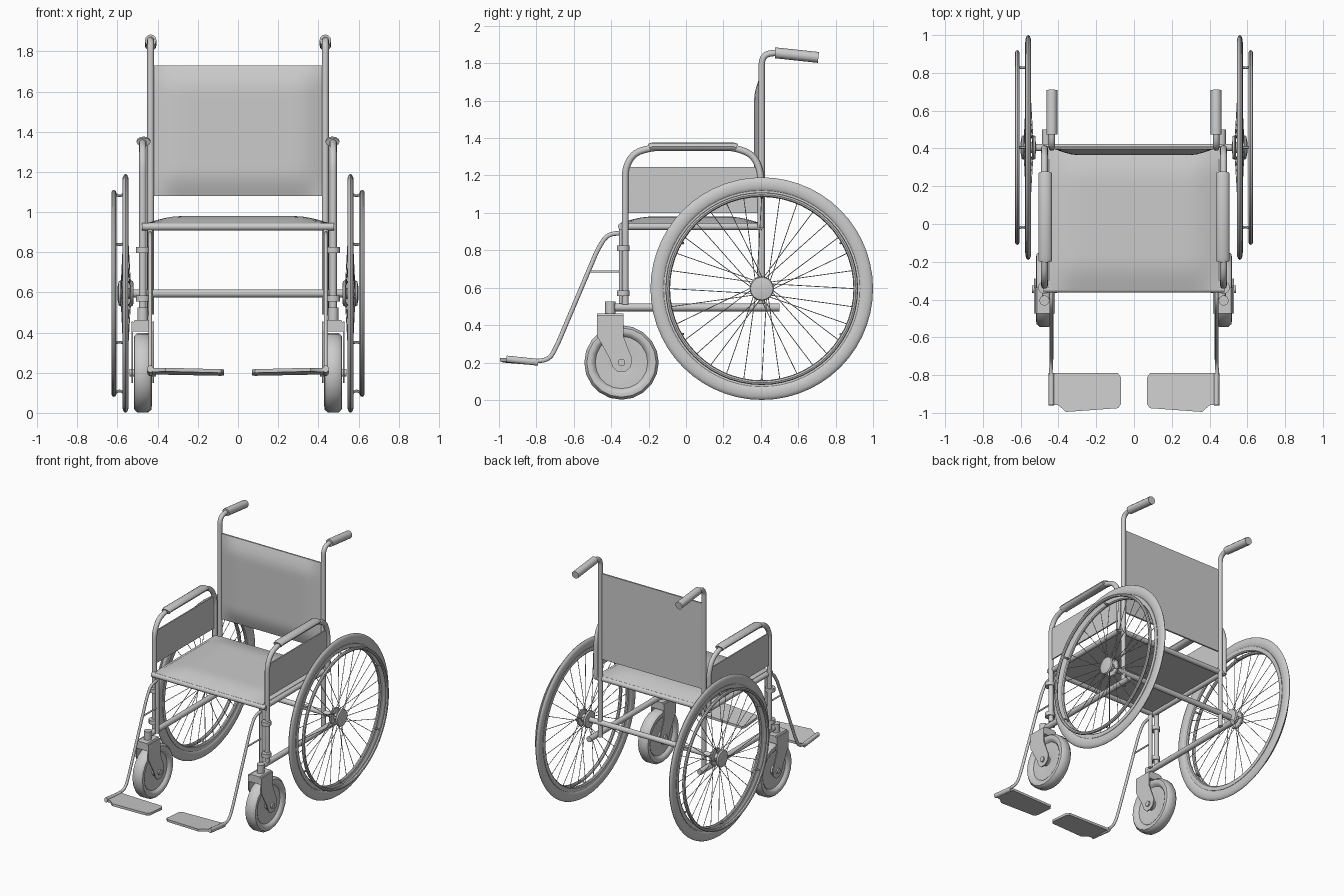
import bpy, bmesh, math
from mathutils import Vector

if "Cube" in bpy.data.objects:
    bpy.data.objects.remove(bpy.data.objects["Cube"])


def finish(name, bm, mirror=True, angle=40):
    bmesh.ops.recalc_face_normals(bm, faces=bm.faces)
    me = bpy.data.meshes.new(name)
    bm.to_mesh(me)
    bm.free()
    ob = bpy.data.objects.new(name, me)
    bpy.context.collection.objects.link(ob)
    if mirror:
        ob.modifiers.new("mirror", 'MIRROR').use_mirror_merge = False
    bpy.ops.object.select_all(action='DESELECT')
    ob.select_set(True)
    bpy.context.view_layer.objects.active = ob
    bpy.ops.object.shade_smooth_by_angle(angle=math.radians(angle))
    return ob


def round_path(pts, rad, steps=5):
    """Replace the inner corners of a path by curved bends."""
    pts = [Vector(p) for p in pts]
    out = [pts[0]]
    for a, b, c in zip(pts, pts[1:], pts[2:]):
        r = min(rad, (a - b).length * .49, (c - b).length * .49)
        p, q = b + (a - b).normalized() * r, b + (c - b).normalized() * r
        for i in range(steps + 1):
            t = i / steps
            out.append(p * (1 - t) ** 2 + b * 2 * t * (1 - t) + q * t * t)
    return out + [pts[-1]]


def sweep(bm, pts, r, sides=12, sx=1.0):
    """Round tube along a path, with capped ends."""
    pts = [Vector(p) for p in pts]
    rings, u = [], None
    for i, p in enumerate(pts):
        d = (pts[min(i + 1, len(pts) - 1)] - pts[max(i - 1, 0)]).normalized()
        if u is None:
            u = d.orthogonal() if abs(d.x) > .5 else Vector((1, 0, 0))
        u = (u - d * u.dot(d)).normalized()
        v = d.cross(u)
        rings.append([bm.verts.new(p + u * math.cos(a) * r * sx + v * math.sin(a) * r)
                      for a in (math.tau * k / sides for k in range(sides))])
    for A, B in zip(rings, rings[1:]):
        for k in range(sides):
            bm.faces.new((A[k], A[(k + 1) % sides], B[(k + 1) % sides], B[k]))
    bm.faces.new(rings[0])
    bm.faces.new(rings[-1])


def tube(name, pts, r, bend=0, mirror=True, sx=1.0):
    bm = bmesh.new()
    sweep(bm, round_path(pts, bend) if bend else pts, r, sx=sx)
    return finish(name, bm, mirror)


def lathe(name, prof, cy, cz, seg=48, closed=True):
    """Spin (x, radius) profile about an x-directed axle."""
    bm = bmesh.new()
    rings = [[bm.verts.new((x, cy + r * math.cos(a), cz + r * math.sin(a)))
              for a in (math.tau * k / seg for k in range(seg))] for x, r in prof]
    for A, B in zip(rings, rings[1:] + rings[:1] if closed else rings[1:]):
        for k in range(seg):
            bm.faces.new((A[k], A[(k + 1) % seg], B[(k + 1) % seg], B[k]))
    if not closed:
        bm.faces.new(rings[0])
        bm.faces.new(rings[-1])
    return finish(name, bm)


def ellipse(cx, cr, rx, rr, n=10):
    return [(cx + rx * math.cos(math.tau * k / n), cr + rr * math.sin(math.tau * k / n)) for k in range(n)]


def extrude(bm, outline, offset):
    """Prism from a closed outline."""
    f = bm.faces.new([bm.verts.new(p) for p in outline])
    new = bmesh.ops.extrude_face_region(bm, geom=[f])['geom']
    bm.faces.new([v for v in f.verts]) if not f.is_valid else None
    bmesh.ops.translate(bm, verts=[v for v in new if isinstance(v, bmesh.types.BMVert)], vec=offset)


def cushion(name, place, w, h, edge, rise, soft, n=20):
    """Padded panel: domed front, flat rear. place(u, v, height) gives a point."""
    bm = bmesh.new()
    g = []
    for i in range(n + 1):
        row = []
        for j in range(n + 1):
            u, v = (i / n - .5) * w, (j / n - .5) * h
            f = [min(1, (s / 2 - abs(t)) / soft) for s, t in ((w, u), (h, v))]
            k = math.prod(math.sin(t * math.pi / 2) for t in f)
            row.append(bm.verts.new(place(u, v, edge + rise * k)))
        g.append(row)
    for i in range(n):
        for j in range(n):
            bm.faces.new((g[i][j], g[i + 1][j], g[i + 1][j + 1], g[i][j + 1]))
    rim = [g[i][0] for i in range(n)] + [g[n][j] for j in range(n)] + \
          [g[i][n] for i in range(n, 0, -1)] + [g[0][j] for j in range(n, 0, -1)]
    low = []
    for v in rim:
        i, j = next((i, j) for i in (range(n + 1)) for j in range(n + 1) if g[i][j] is v)
        low.append(bm.verts.new(place((i / n - .5) * w, (j / n - .5) * h, 0)))
    m = len(rim)
    for k in range(m):
        bm.faces.new((rim[k], rim[(k + 1) % m], low[(k + 1) % m], low[k]))
    bm.faces.new(low)
    return finish(name, bm, mirror=False)


WY, WZ = .405, .595   # rear axle

# Rear wheels: tyre, rim, push rim, hub
lathe("rear_tyre", ellipse(.56, .557, .016, .038, 12), WY, WZ, 56)
lathe("rear_rim", [(.549, .525), (.549, .497), (.555, .49), (.565, .49), (.571, .497), (.571, .525)], WY, WZ, 56)
lathe("push_rim", ellipse(.618, .503, .012, .012, 8), WY, WZ, 56)
lathe("rear_hub", [(.52, .03), (.522, .06), (.532, .065), (.538, .06), (.54, .028), (.576, .028),
                   (.578, .06), (.584, .065), (.594, .06), (.6, .03)], WY, WZ, 20, closed=False)


def polar(x, r, a):
    return Vector((x, WY + r * math.cos(a), WZ + r * math.sin(a)))


# Crossed spokes
bm = bmesh.new()
for k in range(32):
    a = math.tau * k / 32
    skew = .45 if k % 4 < 2 else -.45
    sweep(bm, [polar(.535 if k % 2 else .581, .058, a + skew), polar(.56, .495, a)], .0022, 5)
finish("spokes", bm)

# Push rim brackets
bm = bmesh.new()
for k in range(6):
    a = math.radians(30 + 60 * k)
    sweep(bm, round_path([polar(.563, .498, a), polar(.59, .482, a), polar(.618, .498, a)], .02, 3), .007, 6)
finish("push_rim_brackets", bm)

# Frame tubes
tube("rear_axle", [(-.6, WY, WZ), (.6, WY, WZ)], .02, mirror=False)
tube("lower_side_rail", [(.465, -.40, .495), (.465, .5, .495)], .021)
tube("back_post", [(.435, .405, .49), (.435, .405, 1.85), (.435, .52, 1.858)], .017, .08)
tube("push_handle", [(.435, .475, 1.855), (.435, .483, 1.855), (.435, .70, 1.832), (.435, .708, 1.831)], .029)
tube("front_post", [(.437, -.345, .495), (.437, -.345, .92)], .014)
tube("seat_side_rail", [(.46, -.35, .927), (.46, .405, .927)], .019)
for nm, y in (("seat_front_rail", -.345), ("seat_rear_rail", .395)):
    tube(nm, [(-.478, y, .927), (.478, y, .927)], .019, mirror=False)
for i, z in enumerate((.57, .81)):
    tube(f"post_collar_{i}", [(.474, -.336, z - .015), (.474, -.336, z + .015)], .034)
    tube(f"post_clamp_{i}", [(.435, -.34, z), (.475, -.34, z)], .012)

# Armrests
tube("armrest_frame", [(.474, -.325, .51), (.474, -.325, 1.24), (.474, -.28, 1.32), (.474, -.18, 1.35),
                       (.474, .26, 1.35), (.474, .36, 1.31), (.474, .4, 1.22), (.474, .4, .92)], .018, .09)
tube("armrest_pad", [(.47, -.195, 1.348), (.47, -.18, 1.354), (.47, .255, 1.354), (.47, .27, 1.348)], .022, sx=1.6)
bm = bmesh.new()
extrude(bm, [(.469, -.32, 1.0), (.469, .395, 1.0), (.469, .395, 1.245), (.469, -.32, 1.245)], (.01, 0, 0))
finish("armrest_panel", bm)

# Seat and backrest
cushion("seat", lambda u, v, h: (u, .022 + v, .932 + h), .9, .745, .014, .034, .17)
cushion("backrest", lambda u, v, h: (u, .408 - h, 1.405 + v), .836, .65, .012, .032, .13)

# Casters: wheel, fork, stem, axle
CY, CZ, CX = -.345, .2, .474
half = [(.018, .035), (.022, .05), (.022, .14), (.036, .15), (.045, .165), (.042, .185), (.025, .199)]
prof = [(CX - .03, .01), (CX - .03, .035)] + [(CX - x, r) for x, r in half] + \
       [(CX + x, r) for x, r in half[::-1]] + [(CX + .03, .035), (CX + .03, .01)]
lathe("caster_wheel", prof, CY, CZ, 20, closed=False)
bm = bmesh.new()
side = [(-.475, .455), (-.335, .455), (-.335, .34), (-.288, .22), (-.295, .175), (-.325, .15),
        (-.365, .15), (-.392, .175), (-.41, .225), (-.475, .34)]
for x in (CX - .056, CX + .048):
    extrude(bm, [(x, y, z) for y, z in side], (.008, 0, 0))
extrude(bm, [(CX - .056, -.475, .405), (CX + .056, -.475, .405), (CX + .056, -.475, .435), (CX + .04, -.475, .462),
             (CX - .04, -.475, .462), (CX - .056, -.475, .435)], (0, .14, 0))
finish("caster_fork", bm)
tube("caster_axle", [(CX - .066, CY, CZ), (CX + .066, CY, CZ)], .02)
tube("caster_stem", [(CX, -.405, .45), (CX, -.405, .525)], .027)

# Footrests: hanger, brace, plate
tube("footrest_hanger", [(.437, -.345, .893), (.437, -.42, .885), (.437, -.47, .81), (.437, -.69, .29),
                         (.437, -.73, .215), (.443, -.82, .205)], .012, .05, sx=.8)
tube("footrest_brace", [(.437, -.52, .686), (.437, -.345, .686)], .006)
tube("footrest_hinge", [(.437, -.79, .201), (.437, -.96, .219)], .018, sx=.8)
bm = bmesh.new()
plan = [(.07, -.81), (.085, -.79), (.44, -.79), (.44, -.955), (.40, -.96), (.36, -.995), (.085, -.975), (.07, -.955)]
extrude(bm, [(x, y, .188 - .08 * (y + .79) + .02 * (x - .25)) for x, y in plan], (0, 0, .018))
finish("footplate", bm)
